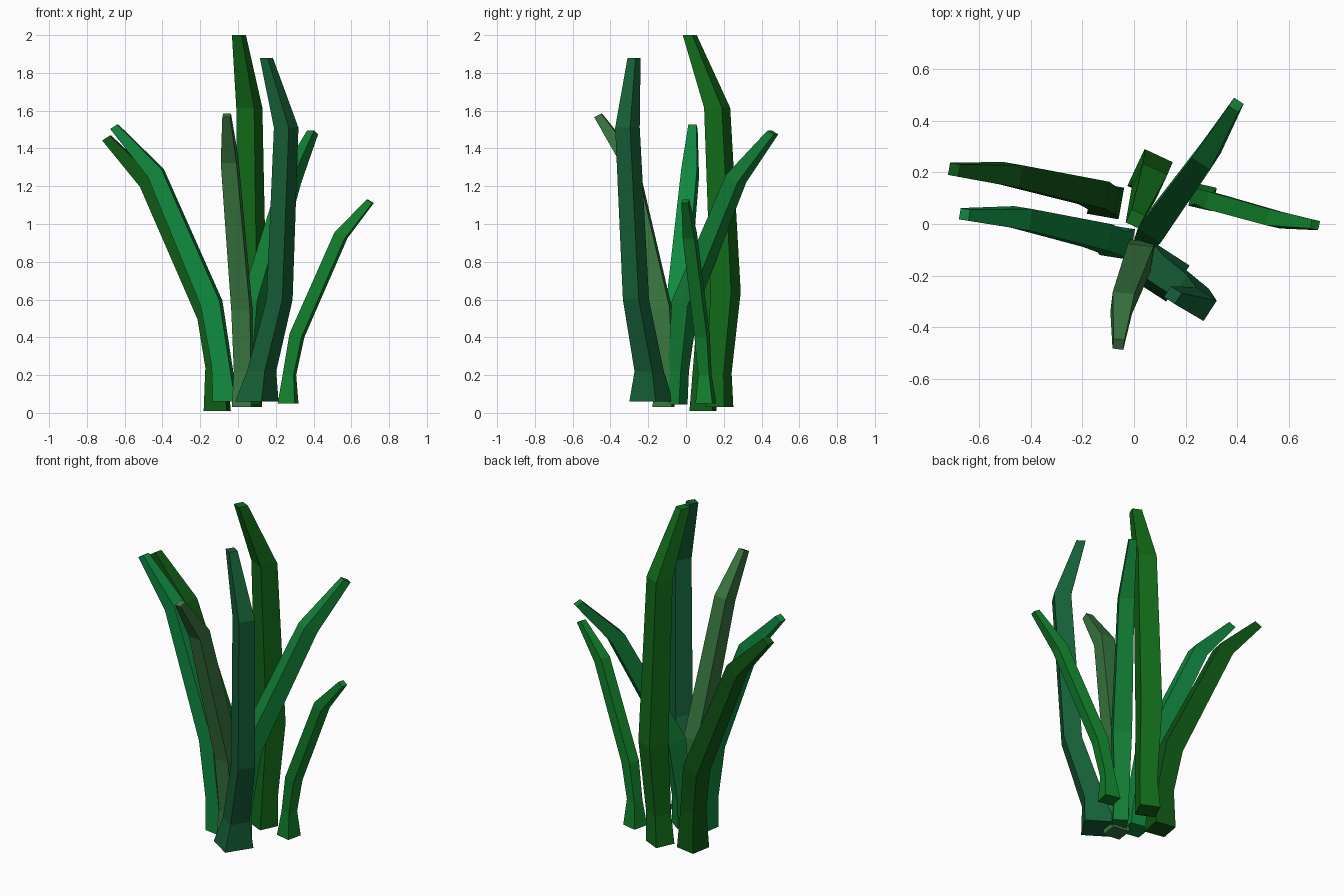
import bpy, bmesh
from mathutils import Matrix, Vector
from math import radians


def blade(name, color, azimuth, tilt, rings):
    """Square-section blade through rings of (x, y, z, half width).
    Rings lean along the azimuth, increasingly towards the tip."""
    bm = bmesh.new()
    loops = []
    for (x, y, z, h), f in zip(rings, (0, 0, 0.5, 1, 1)):
        rot = Matrix.Rotation(radians(azimuth), 3, 'Z') @ Matrix.Rotation(radians(tilt * f), 3, 'Y')
        loops.append([bm.verts.new(Vector((x, y, z)) + rot @ Vector((sx * h, sy * h, 0)))
                      for sx, sy in ((-1, -1), (1, -1), (1, 1), (-1, 1))])
    for a, b in zip(loops, loops[1:]):
        for i in range(4):
            j = (i + 1) % 4
            bm.faces.new((a[i], a[j], b[j], b[i]))
    bm.faces.new(loops[0][::-1])
    bm.faces.new(loops[-1])
    mesh = bpy.data.meshes.new(name)
    bm.to_mesh(mesh)
    bm.free()
    mat = bpy.data.materials.new(name + "_green")
    mat.diffuse_color = (*color, 1)
    mesh.materials.append(mat)
    bpy.context.collection.objects.link(bpy.data.objects.new(name, mesh))


# Tall upright blades
blade("tall_back_blade", (0.006, 0.15, 0.01), -25, 0,
      [(0.05, 0.175, 0.03, 0.057), (0.06, 0.175, 0.21, 0.05), (0.07, 0.21, 0.64, 0.06),
       (0.06, 0.165, 1.615, 0.052), (0.005, 0.02, 2.0, 0.028)])
blade("tall_front_blade", (0.008, 0.12, 0.04), -33, 0,
      [(0.10, -0.185, 0.06, 0.083), (0.125, -0.195, 0.22, 0.056), (0.22, -0.265, 0.6, 0.05),
       (0.255, -0.31, 1.51, 0.047), (0.15, -0.275, 1.88, 0.025)])

# Blades leaning left
blade("left_back_blade", (0.005, 0.1, 0.008), 170, 32,
      [(-0.11, 0.09, 0.01, 0.062), (-0.115, 0.095, 0.24, 0.05), (-0.155, 0.12, 0.51, 0.053),
       (-0.475, 0.19, 1.22, 0.044), (-0.695, 0.21, 1.455, 0.024)])
blade("left_front_blade", (0.005, 0.25, 0.05), 171, 32,
      [(-0.065, -0.07, 0.06, 0.06), (-0.085, -0.07, 0.25, 0.048), (-0.14, -0.045, 0.58, 0.052),
       (-0.435, 0.022, 1.27, 0.042), (-0.655, 0.037, 1.515, 0.022)])

# Blade leaning forward
blade("forward_blade", (0.04, 0.18, 0.05), -97, 25,
      [(0.025, -0.12, 0.03, 0.052), (0.028, -0.11, 0.22, 0.045), (0.02, -0.13, 0.55, 0.05),
       (-0.045, -0.305, 1.34, 0.042), (-0.06, -0.465, 1.575, 0.021)])

# Blades leaning right
blade("back_right_blade", (0.006, 0.21, 0.035), 57, 28,
      [(0.06, -0.05, 0.045, 0.042), (0.058, -0.04, 0.22, 0.04), (0.085, -0.005, 0.58, 0.052),
       (0.28, 0.265, 1.24, 0.042), (0.395, 0.46, 1.485, 0.022)])
blade("short_right_blade", (0.006, 0.22, 0.025), -13, 30,
      [(0.265, 0.105, 0.05, 0.046), (0.272, 0.10, 0.2, 0.03), (0.312, 0.085, 0.41, 0.034),
       (0.545, 0.02, 0.94, 0.032), (0.70, -0.003, 1.12, 0.018)])
